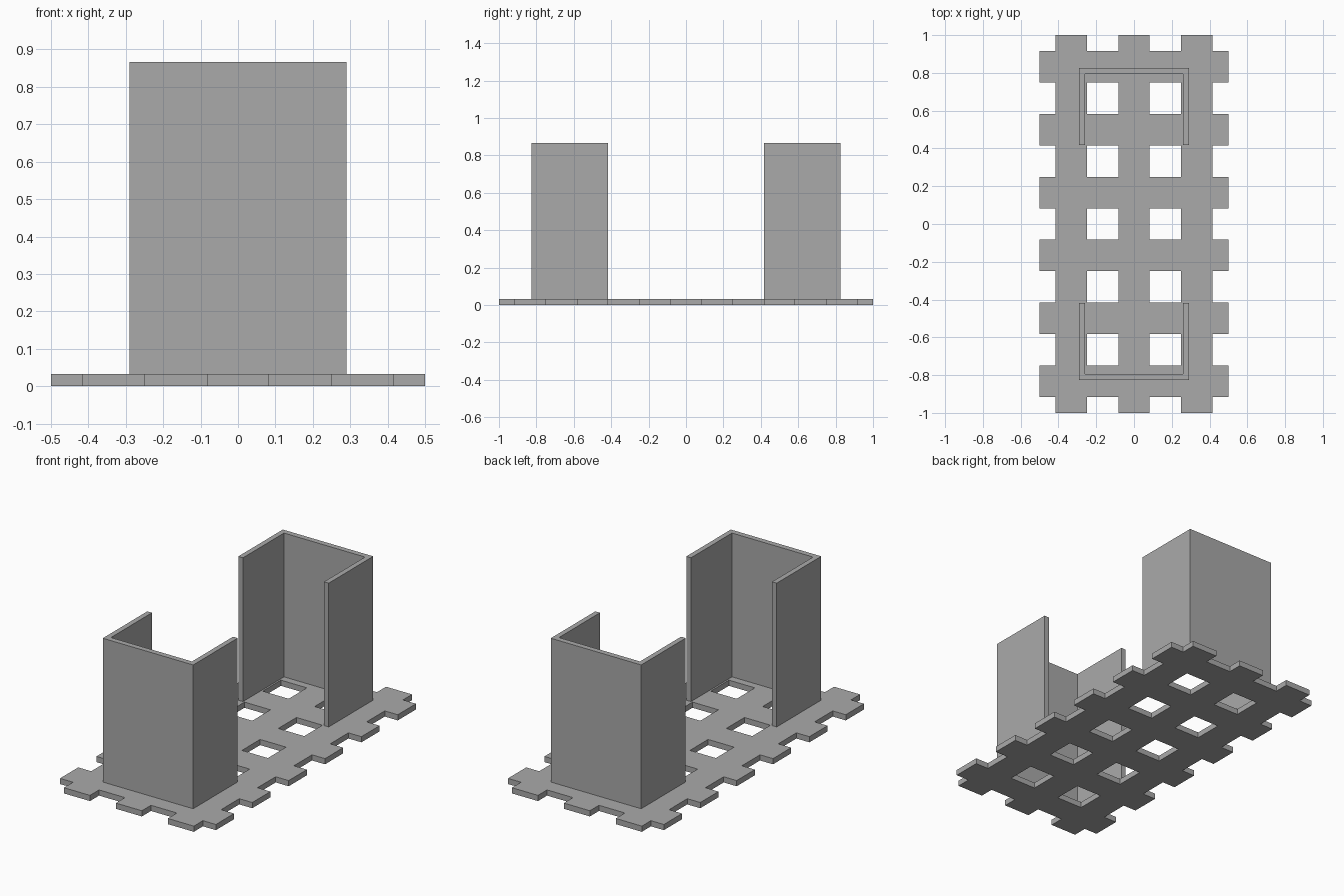
import bpy
import bmesh

if "Cube" in bpy.data.objects:
    bpy.data.objects.remove(bpy.data.objects["Cube"], do_unlink=True)

UNIT = 1 / 6          # width of one lattice bar or gap
BASE_H = 0.033
WALL_TOP = 0.867

grey = bpy.data.materials.new("mid grey")
grey.use_nodes = True
COLOUR = (0.4, 0.4, 0.4, 1)
grey.diffuse_color = COLOUR
grey.node_tree.nodes["Principled BSDF"].inputs["Base Color"].default_value = COLOUR


def extrude_outline(name, polygons, bottom, top):
    """Raise flat polygons that share corners into one closed solid."""
    bm = bmesh.new()
    for polygon in polygons:
        bm.faces.new([bm.verts.new((x, y, bottom)) for x, y in polygon])
    bmesh.ops.remove_doubles(bm, verts=bm.verts[:], dist=1e-4)
    result = bmesh.ops.extrude_face_region(bm, geom=bm.faces[:], use_keep_orig=True)
    raised = [g for g in result["geom"] if isinstance(g, bmesh.types.BMVert)]
    bmesh.ops.translate(bm, verts=raised, vec=(0, 0, top - bottom))
    bmesh.ops.recalc_face_normals(bm, faces=bm.faces[:])
    mesh = bpy.data.meshes.new(name)
    bm.to_mesh(mesh)
    bm.free()
    mesh.materials.append(grey)
    obj = bpy.data.objects.new(name, mesh)
    bpy.context.collection.objects.link(obj)
    return obj


# Lattice base: three long bars crossed by six short bars, with half-unit tabs
xs = [-0.5] + [(i - 2.5) * UNIT for i in range(6)] + [0.5]
ys = [-1.0] + [(i - 5.5) * UNIT for i in range(12)] + [1.0]
cells = []
for i in range(len(xs) - 1):
    for j in range(len(ys) - 1):
        if i % 2 == 1 or j % 2 == 1:
            x0, x1, y0, y1 = xs[i], xs[i + 1], ys[j], ys[j + 1]
            cells.append([(x0, y0), (x1, y0), (x1, y1), (x0, y1)])
extrude_outline("lattice_base", cells, 0, BASE_H)

# Three-sided holders at each end, open towards the middle
OUT_X, IN_X = 0.29, 0.26
OUT_Y, IN_Y, OPEN_Y = 0.825, 0.793, 0.417
profile = [(-OUT_X, OPEN_Y), (-OUT_X, OUT_Y), (OUT_X, OUT_Y), (OUT_X, OPEN_Y),
           (IN_X, OPEN_Y), (IN_X, IN_Y), (-IN_X, IN_Y), (-IN_X, OPEN_Y)]
for name, side in (("front_holder", -1), ("back_holder", 1)):
    extrude_outline(name, [[(x, y * side) for x, y in profile]], BASE_H, WALL_TOP)
